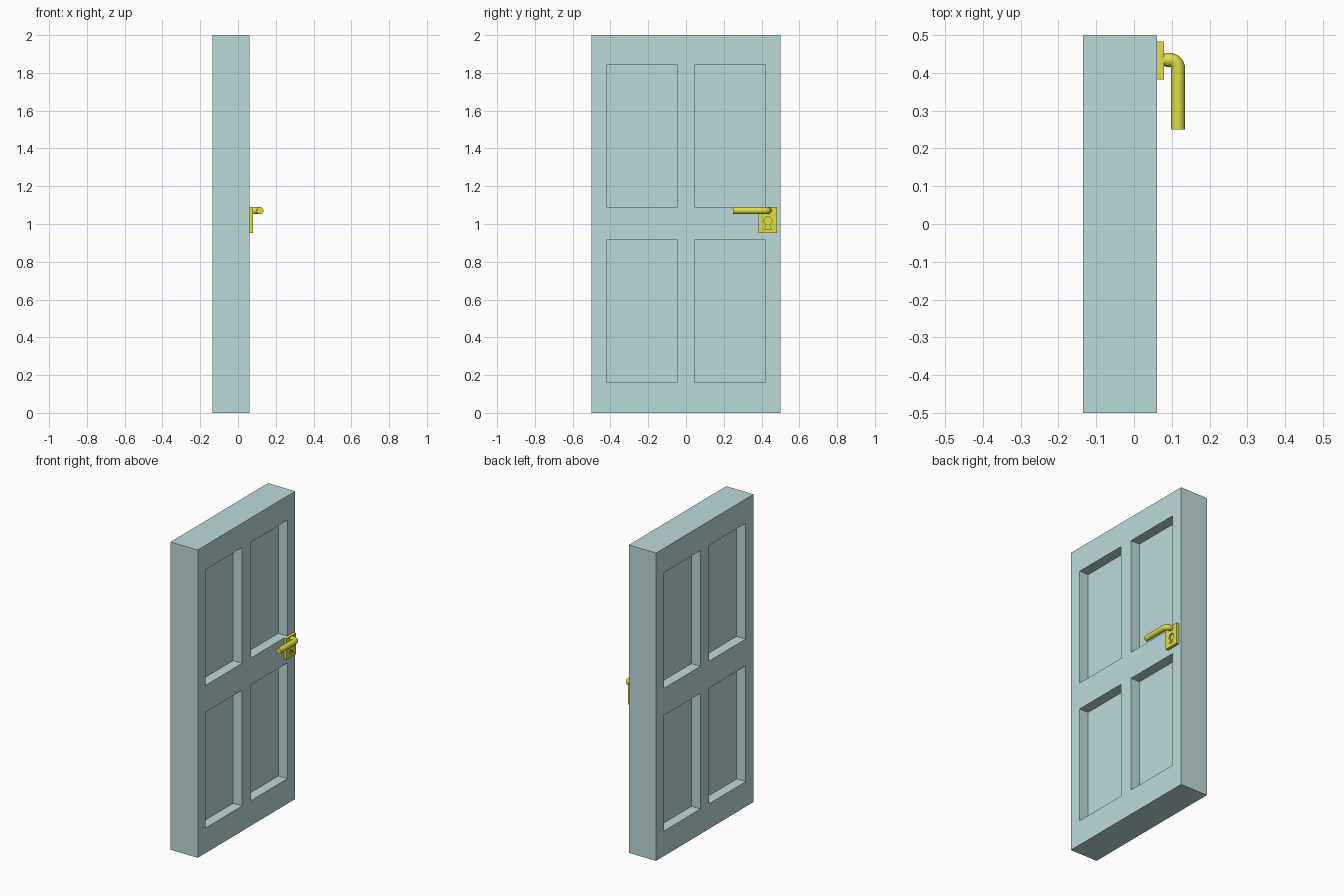
import bpy, bmesh
from math import sin, cos, pi, radians

if "Cube" in bpy.data.objects:
    bpy.data.objects.remove(bpy.data.objects["Cube"])


def material(name, rgb):
    m = bpy.data.materials.new(name)
    m.diffuse_color = (*rgb, 1)
    m.use_nodes = True
    m.node_tree.nodes["Principled BSDF"].inputs["Base Color"].default_value = m.diffuse_color
    return m


TEAL = material("pale_teal", (0.50, 0.71, 0.70))
BRASS = material("brass", (0.75, 0.73, 0.06))


def make(name, bm, mat=None):
    bmesh.ops.recalc_face_normals(bm, faces=bm.faces)
    me = bpy.data.meshes.new(name)
    bm.to_mesh(me)
    bm.free()
    ob = bpy.data.objects.new(name, me)
    bpy.context.collection.objects.link(ob)
    if mat:
        me.materials.append(mat)
    return ob


def add_box(bm, lo, hi):
    for v in bmesh.ops.create_cube(bm, size=1)["verts"]:
        v.co = [(l + h) / 2 + c * (h - l) for l, h, c in zip(lo, hi, v.co)]


def box(name, lo, hi, mat):
    bm = bmesh.new()
    add_box(bm, lo, hi)
    return make(name, bm, mat)


def cut(ob, cutter):
    cutter.hide_render = True
    cutter.hide_set(True)
    mod = ob.modifiers.new("cut", "BOOLEAN")
    mod.operation = "DIFFERENCE"
    mod.solver = "EXACT"
    mod.object = cutter


# Door slab with four recessed panels on each side
X0, X1, DEPTH = -0.135, 0.061, 0.065
door = box("door", (X0, -0.5, 0), (X1, 0.5, 2), TEAL)
bm = bmesh.new()
for xa, xb in ((X0 - 0.1, X0 + DEPTH), (X1 - DEPTH, X1 + 0.1)):
    for ya, yb in ((-0.42, -0.045), (0.045, 0.42)):
        for za, zb in ((0.163, 0.915), (1.09, 1.842)):
            add_box(bm, (xa, ya, za), (xb, yb, zb))
cut(door, make("panel_cutter", bm))

# Lock plate with keyhole
plate = box("lock_plate", (X1, 0.383, 0.953), (0.08, 0.483, 1.09), BRASS)
KY, KZ, KR = 0.434, 1.018, 0.021
pts = [(KY + KR * cos(radians(a)), KZ + KR * sin(radians(a))) for a in range(-70, 251, 20)]
pts += [(KY - 0.018, 0.974), (KY + 0.018, 0.974)]
bm = bmesh.new()
face = bm.faces.new([bm.verts.new((0.07, y, z)) for y, z in pts])
ext = bmesh.ops.extrude_face_region(bm, geom=[face])["geom"]
bmesh.ops.translate(bm, vec=(0.03, 0, 0), verts=[g for g in ext if isinstance(g, bmesh.types.BMVert)])
cut(plate, make("keyhole_cutter", bm))

# Lever handle: round bar swept out of the plate and along the door
R, HZ, BEND = 0.0185, 1.071, 0.022
SX, SY = 0.1165, 0.434
path = [(0.075, SY, 0.8), (0.087, SY, 1)]
for i in range(9):
    a = pi / 2 * (1 - i / 8)
    path.append((SX - BEND + BEND * cos(a), SY - BEND + BEND * sin(a), 1))
path.append((SX, 0.25, 1))
curve = bpy.data.curves.new("lever_path", "CURVE")
curve.dimensions = "3D"
curve.bevel_depth = R
curve.bevel_resolution = 6
curve.use_fill_caps = True
sp = curve.splines.new("POLY")
sp.points.add(len(path) - 1)
for p, (x, y, r) in zip(sp.points, path):
    p.co = (x, y, HZ, 1)
    p.radius = r
handle = bpy.data.objects.new("lever_handle", curve)
bpy.context.collection.objects.link(handle)
curve.materials.append(BRASS)
bpy.context.view_layer.objects.active = handle
handle.select_set(True)
bpy.ops.object.convert(target="MESH")
bpy.ops.object.shade_smooth_by_angle(angle=radians(35))
